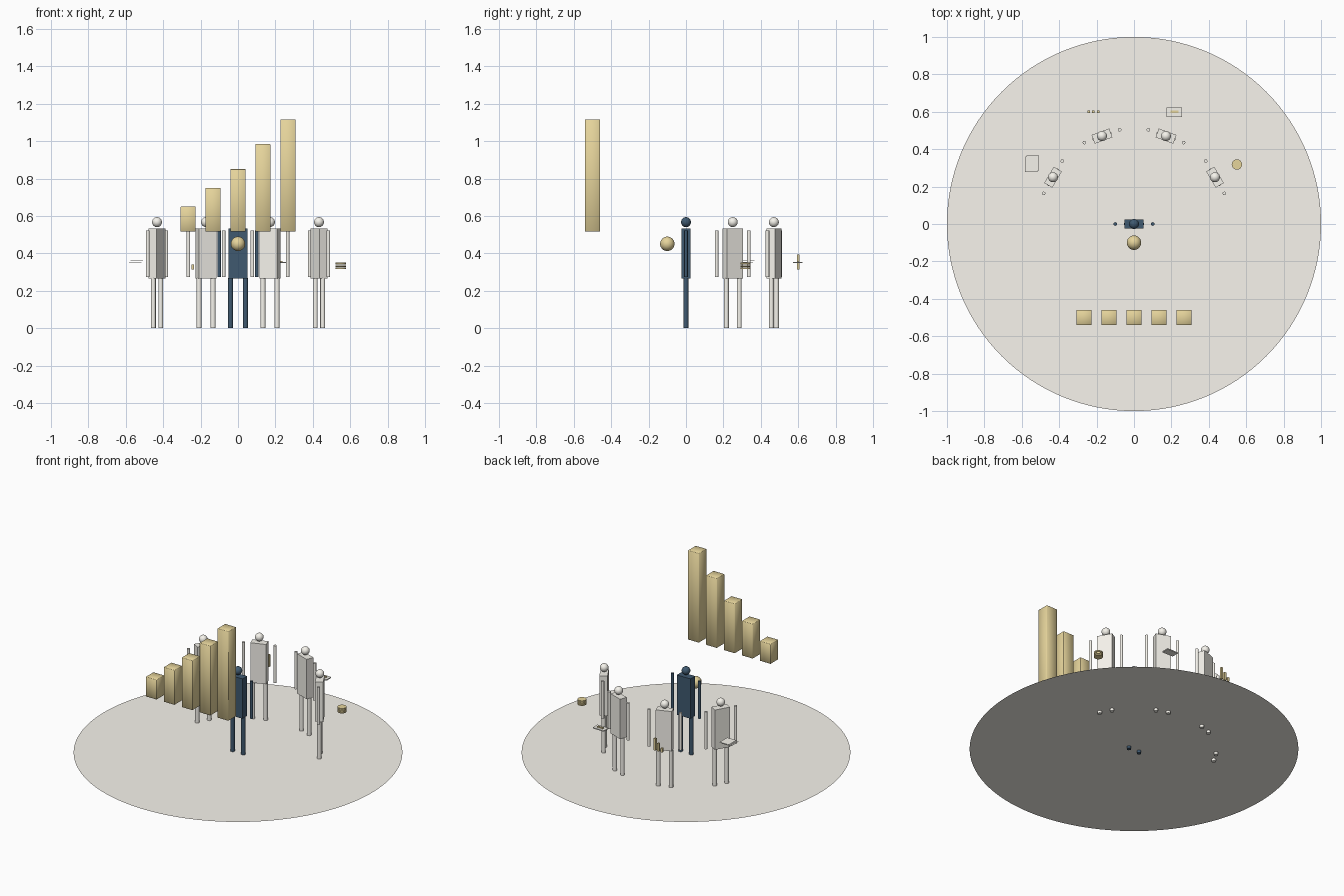
import bpy
from math import radians, cos, sin

if "Cube" in bpy.data.objects:
    bpy.data.objects.remove(bpy.data.objects["Cube"])


def material(name, rgb):
    m = bpy.data.materials.new(name)
    m.diffuse_color = (*rgb, 1)
    m.use_nodes = True
    m.node_tree.nodes["Principled BSDF"].inputs["Base Color"].default_value = m.diffuse_color
    return m


NAVY = material("navy", (0.05, 0.10, 0.16))
GOLD = material("gold", (0.79, 0.66, 0.33))
WHITE = material("off_white", (0.92, 0.90, 0.84))
PALE = material("pale_floor", (0.94, 0.91, 0.85))
FLOOR = 0.0167


def finish(name, mat, smooth=False):
    ob = bpy.context.object
    ob.name = name
    ob.data.materials.append(mat)
    if smooth:
        bpy.ops.object.shade_smooth_by_angle()
    return ob


def box(name, centre, size, mat, turn=0):
    bpy.ops.mesh.primitive_cube_add(size=1, location=centre, rotation=(0, 0, turn))
    bpy.context.object.scale = size
    bpy.ops.object.transform_apply(location=False, rotation=False, scale=True)
    return finish(name, mat)


def rod(name, x, y, z0, z1, r, mat):
    bpy.ops.mesh.primitive_cylinder_add(vertices=32, radius=r, depth=z1 - z0,
                                        location=(x, y, (z0 + z1) / 2))
    return finish(name, mat, True)


def ball(name, centre, r, mat):
    bpy.ops.mesh.primitive_uv_sphere_add(segments=32, ring_count=16, radius=r, location=centre)
    return finish(name, mat, True)


def figure(name, cx, cy, turn, mat):
    box(name + "_torso", (cx, cy, 0.4), (0.1, 0.05, 0.267), mat, turn)
    ball(name + "_head", (cx, cy, 0.567), 0.0265, mat)
    for side, s in (("left", -1), ("right", 1)):
        ux, uy = s * cos(turn), s * sin(turn)
        rod(f"{name}_{side}_leg", cx + 0.04 * ux, cy + 0.04 * uy, 0, 0.267, 0.0133, mat)
        rod(f"{name}_{side}_arm", cx + 0.1 * ux, cy + 0.1 * uy, 0.273, 0.523, 0.0095, mat)


# thin round floor, feet reach just below it
bpy.ops.mesh.primitive_circle_add(vertices=128, radius=1, fill_type='NGON', location=(0, 0, FLOOR))
finish("floor_disc", PALE)

# central figure and the arc of figures behind
figure("central_figure", 0, 0, 0, NAVY)
for i, deg in enumerate((30, 70, 110, 150)):
    a = radians(deg)
    figure(f"rear_figure_{i + 1}", 0.5 * cos(a), 0.5 * sin(a), a - radians(90), WHITE)

# ball in front of the central figure
ball("held_ball", (0, -0.1, 0.451), 0.0385, GOLD)

# floating rising bar chart, softly bevelled and smooth
for i, h in enumerate((0.133, 0.233, 0.333, 0.467, 0.6)):
    bar = box(f"chart_bar_{i + 1}", ((i - 2) * 0.1333, -0.5, 0.517 + h / 2), (0.081, 0.081, h), GOLD)
    bevel = bar.modifiers.new("soft_edges", 'BEVEL')
    bevel.width, bevel.segments = 0.002, 1
    bpy.ops.object.shade_smooth()

# small bar chart
for i, h in enumerate((0.027, 0.053, 0.08)):
    box(f"small_bar_{i + 1}", (-0.217 + (i - 1) * 0.025, 0.6, 0.314 + h / 2),
        (0.0135, 0.0135, h), GOLD)

# flat card with a gold strip
box("card", (0.215, 0.598, 0.351), (0.082, 0.05, 0.007), WHITE)
box("card_strip", (0.216, 0.6, 0.357), (0.043, 0.012, 0.007), GOLD)

# staggered paper sheets
for i in (-1, 0, 1):
    box(f"paper_sheet_{i + 2}", (-0.5455 + i * 0.005, 0.322 + i * 0.005, 0.3565 + i * 0.005),
        (0.067, 0.08, 0.002), WHITE)

# coin stack with narrow gaps
for i in range(4):
    z = 0.317 + i * 0.009
    rod(f"coin_{i + 1}", 0.55, 0.318, z, z + 0.0067, 0.0275, GOLD)
